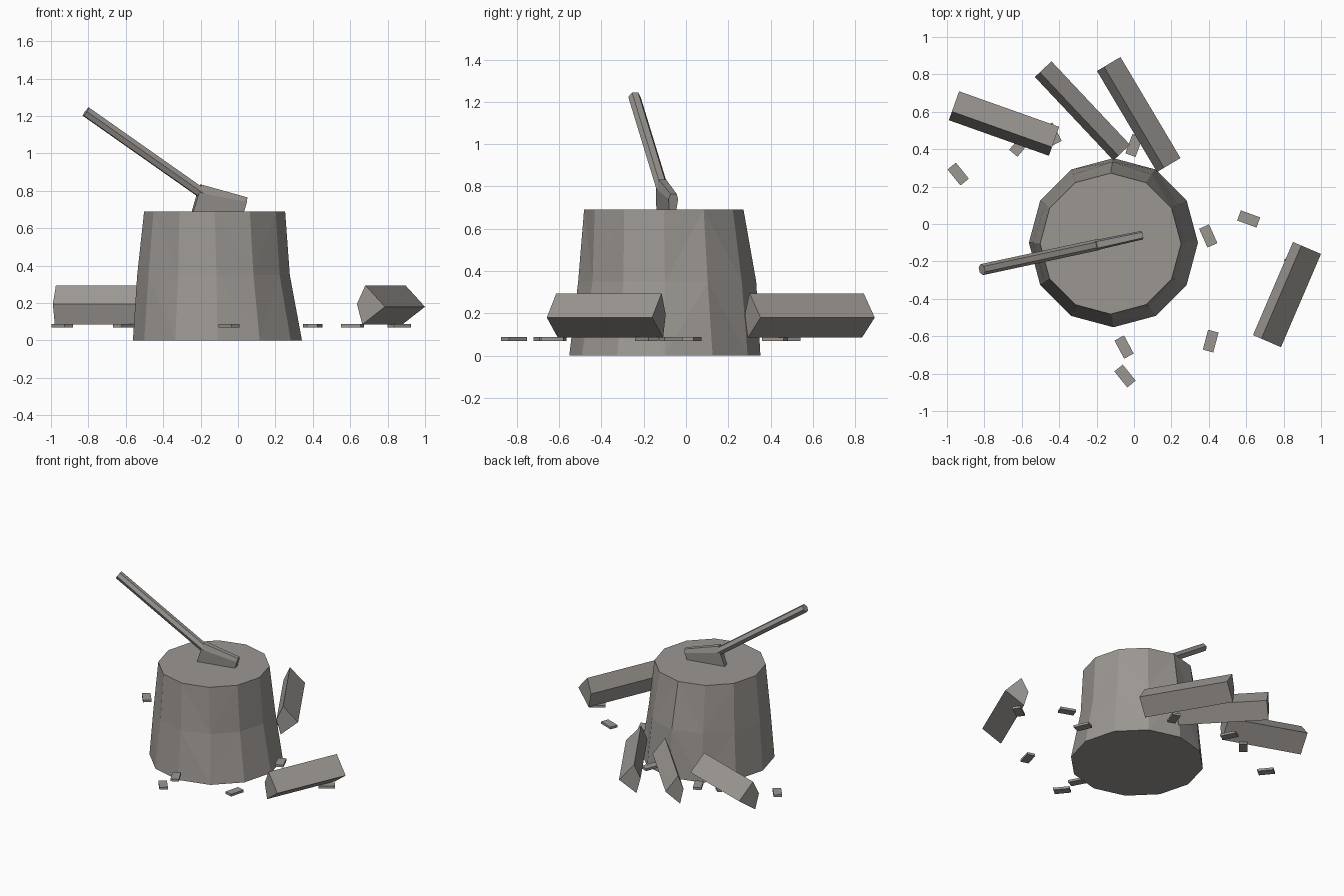
import bpy, math
from math import cos, sin, radians
from mathutils import Vector

if "Cube" in bpy.data.objects:
    bpy.data.objects.remove(bpy.data.objects["Cube"])

wood = bpy.data.materials.new("weathered_grey_wood")
wood.diffuse_color = (0.33, 0.31, 0.29, 1)
wood.use_nodes = True
wood.node_tree.nodes["Principled BSDF"].inputs["Base Color"].default_value = wood.diffuse_color


def make(name, verts, faces):
    me = bpy.data.meshes.new(name)
    me.from_pydata([tuple(v) for v in verts], [], faces)
    me.materials.append(wood)
    ob = bpy.data.objects.new(name, me)
    bpy.context.collection.objects.link(ob)
    # consistent outward normals
    bpy.context.view_layer.objects.active = ob
    ob.select_set(True)
    bpy.ops.object.mode_set(mode='EDIT')
    bpy.ops.mesh.select_all(action='SELECT')
    bpy.ops.mesh.normals_make_consistent(inside=False)
    bpy.ops.object.mode_set(mode='OBJECT')
    ob.select_set(False)
    return ob


def loft(name, rings, split=False):
    """Skin matching rings of points and cap both ends."""
    n = len(rings[0])
    faces = [tuple(range(n)), tuple((len(rings) - 1) * n + i for i in range(n))]
    for r in range(len(rings) - 1):
        for i in range(n):
            a, b = r * n + i, r * n + (i + 1) % n
            if split:  # alternate the diagonals for a hewn look
                if i % 2:
                    faces += [(a, b, a + n), (b, b + n, a + n)]
                else:
                    faces += [(a, b, b + n), (a, b + n, a + n)]
            else:
                faces.append((a, b, b + n, a + n))
    return make(name, [p for ring in rings for p in ring], faces)


# Chopping stump: twelve sides, slightly uneven at mid height
CX, CY = -0.115, -0.1
mid = [0.392, 0.405, 0.42, 0.432, 0.42, 0.415, 0.424, 0.42, 0.41, 0.41, 0.395, 0.39]


def stump_ring(radii, z, cx, cy):
    return [(cx + r * cos(radians(30 * i)), cy + r * sin(radians(30 * i)), z)
            for i, r in enumerate(radii)]


loft("stump", [stump_ring([0.452] * 12, 0, -0.11, CY),
               stump_ring(mid, 0.35, CX, CY),
               stump_ring([0.377] * 12, 0.69, -0.125, -0.105)], split=True)

# Axe: lies in a vertical plane turned slightly from the x axis
along = Vector((1, 0.215, 0)).normalized()
side = Vector((-along.y, along.x, 0))


def axe_point(x, z, s):
    return Vector((x, -0.112 + 0.215 * (x + 0.2), z)) + side * s


# Axe head: wedge with chamfered top, edge buried in the stump
back = [(-0.27, 0.60, 0.012), (-0.213, 0.79, 0.028), (-0.198, 0.833, 0.018)]
front = [(0.005, 0.60, 0.008), (0.043, 0.74, 0.023), (0.047, 0.765, 0.015)]
loft("axe_head", [[axe_point(x, z, -s) for x, z, s in end] +
                  [axe_point(x, z, s) for x, z, s in reversed(end)]
                  for end in (back, front)])

# Axe handle: long six-sided bar
start, end = axe_point(-0.19, 0.785, 0), axe_point(-0.813, 1.223, 0)
up = (end - start).cross(side).normalized()
loft("axe_handle", [[c + 0.03 * (cos(radians(60 * i)) * side + sin(radians(60 * i)) * up)
                     for i in range(6)] for c in (start, end)])

# Split logs: kite section of bark edge, top, heart edge and bottom
# (bark-edge start, bark-edge end, direction of the heart side, width)
logs = [((-0.99, 0.555), (-0.455, 0.365), 1, 0.164),
        ((-0.53, 0.786), (-0.11, 0.34), 1, 0.122),
        ((-0.198, 0.818), (0.123, 0.278), 1, 0.146),
        ((0.636, -0.594), (0.85, -0.096), -1, 0.163)]
section = [(0, 0.195), (0.3, 0.295), (1, 0.18), (0.19, 0.085)]
for k, (a, b, sgn, w) in enumerate(logs):
    d = Vector((b[0] - a[0], b[1] - a[1], 0)).normalized()
    across = Vector((-d.y, d.x, 0)) * sgn * w
    loft(f"split_log_{k + 1}", [[Vector((p[0], p[1], z)) + across * t for t, z in section]
                                for p in (a, b)])

# Wood chips: small flat blocks scattered around (x, y, turn)
chips = [(-0.94, 0.267, -51), (-0.61, 0.42, 50), (-0.437, 0.48, -63), (0.0, 0.42, 70),
         (0.397, -0.064, -66), (0.613, 0.027, -20), (0.862, -0.185, 35),
         (0.41, -0.626, 75), (-0.053, -0.658, -62), (-0.048, -0.813, -51)]
for k, (x, y, turn) in enumerate(chips):
    c, s = cos(radians(turn)), sin(radians(turn))
    loft(f"wood_chip_{k + 1}",
         [[(x + u * c - v * s, y + u * s + v * c, z)
           for u, v in ((-.055, -.029), (.055, -.029), (.055, .029), (-.055, .029))]
          for z in (0.07, 0.087)])
